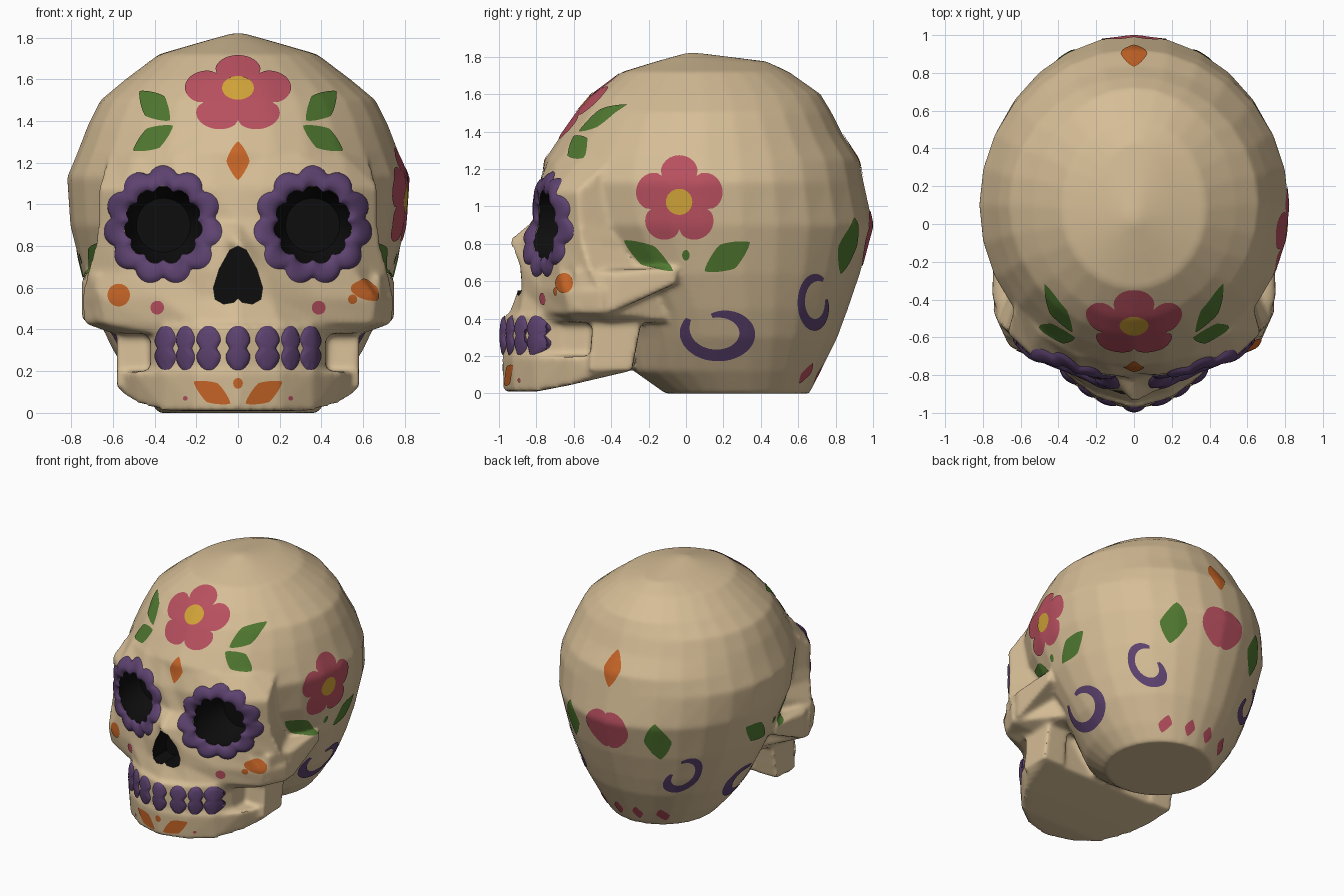
import bpy, bmesh, math
from mathutils import Vector
from mathutils.bvhtree import BVHTree
from math import sin, cos, pi, radians

if "Cube" in bpy.data.objects:
    bpy.data.objects.remove(bpy.data.objects["Cube"])


def material(name, r, g, b):
    m = bpy.data.materials.new(name)
    m.diffuse_color = (r, g, b, 1)
    m.use_nodes = True
    m.node_tree.nodes["Principled BSDF"].inputs["Base Color"].default_value = m.diffuse_color
    return m


BONE = material("bone", .67, .51, .305)
BLACK = material("socket black", .004, .004, .004)
PURPLE = material("purple", .11, .055, .16)
RED = material("rose red", .48, .08, .115)
GREEN = material("leaf green", .08, .19, .03)
ORANGE = material("orange", .57, .13, .02)
YELLOW = material("yellow", .64, .37, .04)


def new_object(name, bm, *mats):
    me = bpy.data.meshes.new(name)
    bm.to_mesh(me)
    bm.free()
    for m in mats:
        me.materials.append(m)
    ob = bpy.data.objects.new(name, me)
    bpy.context.collection.objects.link(ob)
    return ob


def loft(bm, rings):
    vs = [[bm.verts.new(p) for p in r] for r in rings]
    n = len(vs[0])
    fs = [bm.faces.new((a[i], a[(i + 1) % n], b[(i + 1) % n], b[i]))
          for a, b in zip(vs, vs[1:]) for i in range(n)]
    fs += [bm.faces.new(vs[0][::-1]), bm.faces.new(vs[-1])]
    bmesh.ops.recalc_face_normals(bm, faces=fs)
    return fs


def hull(bm, pts):
    vs = [bm.verts.new(p) for p in pts]
    res = bmesh.ops.convex_hull(bm, input=vs)
    junk = [v for v in res["geom_interior"] if isinstance(v, bmesh.types.BMVert)]
    bmesh.ops.delete(bm, geom=junk, context='VERTS')


def mirrored(pts):
    return pts + [(-x, y, z) for x, y, z in pts if x > 0]


bm = bmesh.new()
# cranium: height, half width, front y, back y, y of widest point
CRANIUM = [(0, .38, -.11, .66, .27), (.12, .48, -.28, .72, .24), (.3, .6, -.31, .81, .2),
           (.45, .67, -.36, .865, .17), (.64, .74, -.5, .93, .13), (.9, .805, -.7, 1.0, .1),
           (1.13, .82, -.77, .95, .1), (1.25, .77, -.755, .925, .1), (1.38, .72, -.67, .84, .1),
           (1.5, .66, -.585, .78, .1), (1.6, .54, -.5, .72, .1), (1.72, .38, -.34, .55, .08),
           (1.775, .19, -.16, .43, .08), (1.82, .03, 0, .07, .03)]
loft(bm, [[(w * cos(a), m + (b - m if sin(a) > 0 else m - f) * sin(a), z)
           for a in (2 * pi * i / 28 for i in range(28))] for z, w, f, b, m in CRANIUM])

# face: half outlines from the middle to the temple at each height
FACE = {1.24: [(0, -.74), (.14, -.74), (.3, -.70), (.5, -.58), (.62, -.4)],
        1.08: [(0, -.79), (.12, -.80), (.3, -.78), (.54, -.70), (.67, -.58)],
        .92: [(0, -.82), (.1, -.80), (.3, -.76), (.54, -.69), (.67, -.57)],
        .82: [(0, -.945), (.07, -.88), (.28, -.77), (.54, -.69), (.68, -.56)],
        .68: [(0, -.90), (.13, -.88), (.3, -.78), (.56, -.68), (.72, -.52)],
        .55: [(0, -.90), (.16, -.87), (.38, -.77), (.66, -.65), (.75, -.45)],
        .43: [(0, -.945), (.2, -.89), (.4, -.75), (.65, -.63), (.74, -.45)],
        .38: [(0, -.95), (.2, -.88), (.38, -.74), (.55, -.6), (.6, -.4)]}
rings = []
for z, half in FACE.items():
    half = half + [(.5, 0)]
    rings.append([(-x, y, z) for x, y in half[:0:-1]] + [(x, y, z) for x, y in half])
loft(bm, rings)

# muzzle, lower jaw, jaw branches and cheek arches
MUZZLE = [(0, -.975), (.2, -.915), (.36, -.795), (.42, -.66), (.42, -.3)]
hull(bm, mirrored([(x, y, z) for x, y in MUZZLE for z in (.12, .42)]))
JAW_TOP = [(0, -.985), (.2, -.93), (.36, -.82), (.5, -.64), (.57, -.48), (.57, -.29)]
hull(bm, mirrored([(x, y, .2) for x, y in JAW_TOP] +
                  [(0, -.975, .01), (.2, -.92, .01), (.36, -.8, .01), (.48, -.62, .045),
                   (.55, -.5, .09), (.55, -.3, .12)]))
for s in (1, -1):
    hull(bm, [(s * x, y, z) for x in (.4, .58) for y, z in ((-.52, .12), (-.29, .12), (-.49, .48), (-.22, .48))])
    hull(bm, [(s * x, y, z) for x0, x1, y, z0, z1 in ((.5, .68, -.6, .45, .66), (.5, .75, -.38, .44, .64),
                                                   (.55, .74, -.05, .59, .67)) for x in (x0, x1) for z in (z0, z1)])
skull = new_object("skull", bm, BONE, BLACK)
remesh = skull.modifiers.new("blend", 'REMESH')
remesh.mode, remesh.voxel_size = 'VOXEL', .016
smooth = skull.modifiers.new("soften", 'SMOOTH')
smooth.factor, smooth.iterations = .5, 5
bpy.context.view_layer.objects.active = skull
for mod in ("blend", "soften"):
    bpy.ops.object.modifier_apply(modifier=mod)
bvh = BVHTree.FromPolygons([v.co.copy() for v in skull.data.vertices],
                           [tuple(p.vertices) for p in skull.data.polygons])

# eye sockets and nose opening, cut with black walls
EYE_X, EYE_Z, EYE_R = .358, .9, .187
bm = bmesh.new()
for s in (1, -1):
    loft(bm, [[(s * EYE_X + r * cos(2 * pi * i / 40), y, EYE_Z + r * sin(2 * pi * i / 40)) for i in range(40)]
              for y, r in ((-1.2, EYE_R), (-.6, EYE_R), (-.5, .13))])
NOSE = [(0, .8), (.04, .78), (.09, .69), (.118, .6), (.11, .545), (.07, .522), (.02, .53)]
nose = NOSE + [(0, .55)] + [(-x, z) for x, z in NOSE[:0:-1]]
loft(bm, [[(x, y, z) for x, z in nose] for y in (-1.2, -.72)])
for f in bm.faces:
    f.material_index = 1
cutter = new_object("socket_cutter", bm, BONE, BLACK)
cutter.hide_render = True
cut = skull.modifiers.new("sockets", 'BOOLEAN')
cut.operation, cut.solver, cut.object = 'DIFFERENCE', 'EXACT', cutter
bpy.ops.object.modifier_apply(modifier="sockets")
bpy.data.objects.remove(cutter)
skull.select_set(True)
bpy.ops.object.shade_smooth_by_angle(angle=radians(45))

# painted details: flat sheets projected on to the skull along a view
VIEWS = {"front": lambda u, v: ((u, -3, v), (0, 1, 0)), "back": lambda u, v: ((u, 3, v), (0, -1, 0)),
         "right": lambda u, v: ((3, u, v), (-1, 0, 0)), "left": lambda u, v: ((-3, u, v), (1, 0, 0))}


def sheet(name, mat, view, rows, lifts, closed=True):
    bm = bmesh.new()
    grid = []
    for row, lift in zip(rows, lifts):
        line = []
        for u, v in row:
            o, d = VIEWS[view](u, v)
            hit, nor, _, _ = bvh.ray_cast(Vector(o), Vector(d))
            if hit is None:
                hit, nor, _, _ = bvh.find_nearest(Vector(o))
            line.append(bm.verts.new(hit + nor * lift))
        grid.append(line)
    n = len(grid[0])
    for a, b in zip(grid, grid[1:]):
        for i in range(n if closed else n - 1):
            bm.faces.new((a[i], a[(i + 1) % n], b[(i + 1) % n], b[i]))
    bmesh.ops.remove_doubles(bm, verts=bm.verts, dist=1e-5)
    bm.normal_update()
    for f in bm.faces:
        f.smooth = True
        if f.normal.dot(Vector(d)) > 0:
            f.normal_flip()
    return new_object(name, bm, mat)


def patch(name, mat, view, c, radius, sx=1, sz=1, tilt=0, lift=.005, dome=0, inner=0, n=60):
    """Star-shaped patch: radius(angle) scaled, tilted and centred at c."""
    ts = [inner + (1 - inner) * k / 7 for k in range(8)]
    rows = []
    for t in ts:
        row = []
        for i in range(n):
            a = 2 * pi * i / n
            x, z = t * radius(a) * cos(a) * sx, t * radius(a) * sin(a) * sz
            row.append((c[0] + x * cos(tilt) - z * sin(tilt), c[1] + x * sin(tilt) + z * cos(tilt)))
        rows.append(row)
    lifts = [lift + dome * math.sqrt(max(0, sin(pi * k / 7) if inner else 1 - t * t)) for k, t in enumerate(ts)]
    sheet(name, mat, view, rows, lifts)


def dot(name, mat, view, c, rx, rz=None, **kw):
    patch(name, mat, view, c, lambda a: 1, rx, rz or rx, n=24, **kw)


def leaf(name, mat, view, p, q, w):
    L = math.dist(p, q) / 2
    patch(name, mat, view, ((p[0] + q[0]) / 2, (p[1] + q[1]) / 2),
          lambda a: 1 / (abs(cos(a)) ** 1.25 + abs(sin(a)) ** 1.25) ** .8, L, w,
          math.atan2(q[1] - p[1], q[0] - p[0]), n=40)


def flower(name, view, c, R, sz, eye_c, ex, ez):
    patch(name, RED, view, c, lambda a: R * (.66 + .34 * abs(cos(2.5 * (a - pi / 2))) ** .6), 1, sz, n=100)
    dot(name + "_centre", YELLOW, view, eye_c, ex, ez, lift=.009)


def swirl(name, view, c, ry, rz, start, end, shrink, width):
    rows = []
    for j in range(5):
        row = []
        for i in range(41):
            t = i / 40
            a = radians(start + (end - start) * t)
            r = 1 - shrink * t + (j / 4 - .5) * width * max(.12, sin(pi * (.04 + .92 * t))) ** .5
            row.append((c[0] + ry * r * cos(a), c[1] + rz * r * sin(a)))
        rows.append(row)
    sheet(name, PURPLE, view, rows, [.005] * 5, False)


# forehead
flower("forehead_flower", "front", (0, 1.525), .26, .72, (0, 1.553), .076, .056)
leaf("forehead_drop", ORANGE, "front", (0, 1.115), (0, 1.3), .055)
for s, side in ((1, "right"), (-1, "left")):
    leaf(side + "_upper_leaf", GREEN, "front", (s * .325, 1.4), (s * .47, 1.54), .065)
    leaf(side + "_lower_leaf", GREEN, "front", (s * .5, 1.255), (s * .31, 1.375), .055)
    # petal ring around the eye
    patch(side + "_eye_petals", PURPLE, "front", (s * EYE_X, EYE_Z),
          lambda a: .242 + .043 * abs(cos(5.5 * (a - pi / 2))) ** .7, lift=.004, dome=.02,
          inner=.66, n=110)
    # cheek, chin and side ornaments
    dot(side + "_cheek_dot", RED, "front", (s * .385, .505), .033)
    leaf(side + "_chin_petal", ORANGE, "front", (s * .035, .045), (s * .21, .15), .052)
    dot(side + "_chin_dot", RED, "front", (s * .25, .07), .011)
    leaf(side + "_temple_leaf_front", GREEN, side, (-.33, .82), (-.07, .655), .06)
    leaf(side + "_temple_leaf_back", GREEN, side, (.1, .655), (.34, .81), .075)
    dot(side + "_temple_dot", GREEN, side, (0, .74), .02, .028)
    swirl(side + "_side_swirl", side, (.18, .33), .19, .142, 150, 470, .35, .46)
    swirl(side + "_rear_swirl", side, (.69, .48), .088, .145, 62, 375, .35, .46)
    leaf(side + "_rear_leaf", GREEN, "back", (s * .36, .64), (s * .36, .94), .085)
    for x, z in ((.08, .11), (.25, .11)):
        leaf(side + "_nape_dash", RED, "back", (s * x, z - .055), (s * x, z + .055), .04)

# single ornaments
dot("chin_centre_dot", ORANGE, "front", (0, .142), .022, .026)
flower("side_flower", "right", (-.035, 1.035), .237, 1, (-.035, 1.025), .07, .07)
dot("right_cheek_oval", ORANGE, "right", (-.648, .59), .047, .053)
dot("right_cheek_small_dot", ORANGE, "front", (.548, .545), .022)
dot("left_cheek_oval", ORANGE, "front", (-.57, .565), .054)
leaf("rear_drop", ORANGE, "back", (0, 1.15), (0, 1.4), .07)
patch("rear_heart", RED, "back", (0, .85),
      lambda a: .15 * (.72 + .35 * abs(cos(a)) ** .6 + .3 * max(0, -sin(a)) ** 6), 1.1, 1, n=80)

# teeth: raised peanut-shaped columns
for x, w in ((0, .054), (.14, .054), (.25, .042), (.345, .046)):
    for s in ((1, -1) if x else (1,)):
        rows = []
        for k in range(9):
            row = []
            for i in range(48):
                a = 2 * pi * i / 48
                u = math.copysign(abs(cos(a)) ** .6, cos(a))
                v = math.copysign(abs(sin(a)) ** .6, sin(a))
                u *= .74 + .34 * sin(pi * min(1, abs(v)) ** .8)
                row.append((s * x + k / 8 * u * w, .31 + k / 8 * v * .105))
            rows.append(row)
        sheet("tooth", PURPLE, "front", rows, [.004 + .022 * math.sqrt(1 - (k / 8) ** 2) for k in range(9)])
